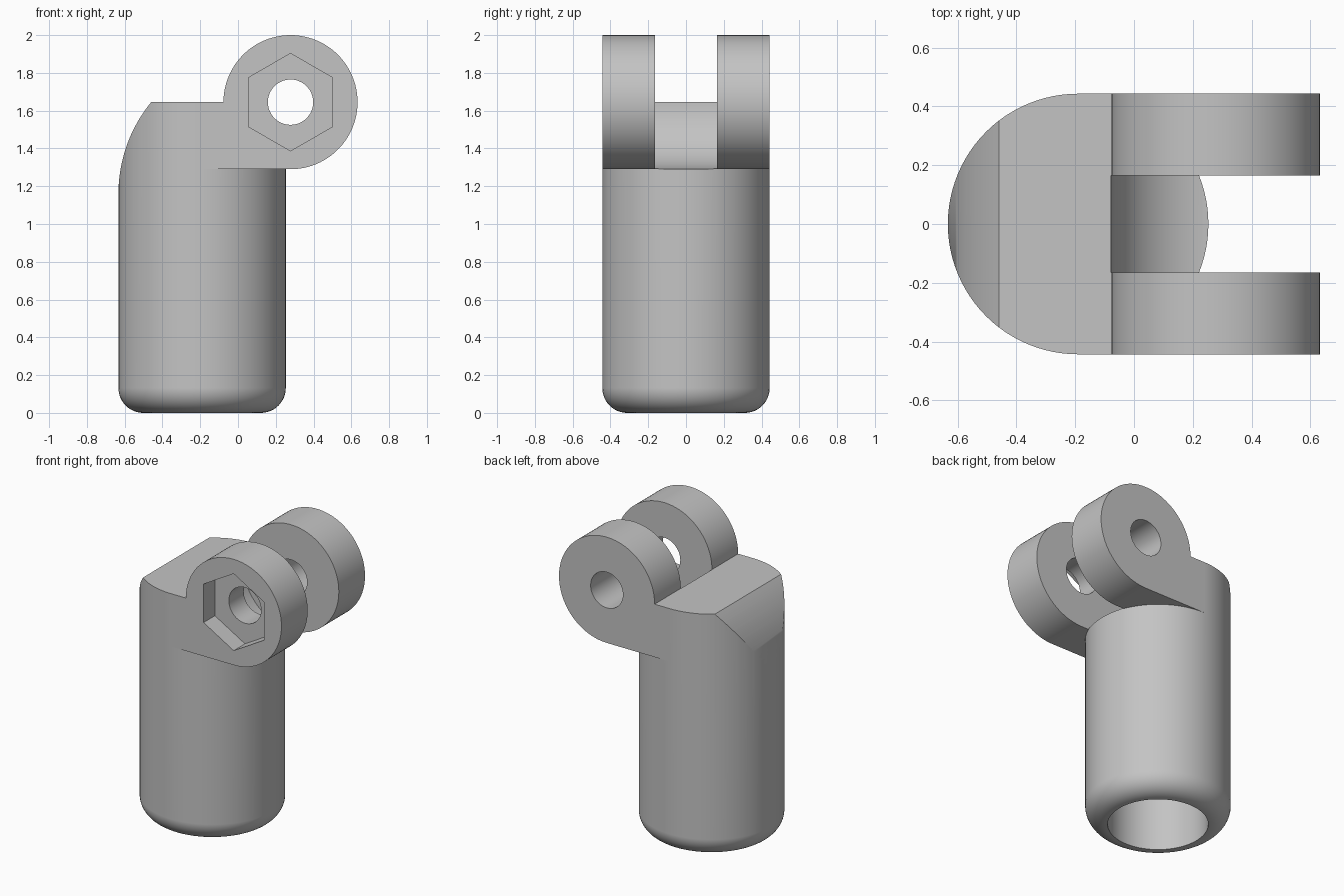
import bpy, bmesh, math

if "Cube" in bpy.data.objects:
    bpy.data.objects.remove(bpy.data.objects["Cube"])

PX, PZ = 0.278, 1.645      # pivot axis (runs along y)
CX, R = -0.19, 0.443       # barrel axis and radius
ARM_R, GAP = 0.355, 0.165  # clevis ear radius, half slot width

grey = bpy.data.materials.new("plain grey")
grey.diffuse_color = (0.55, 0.55, 0.55, 1)
grey.use_nodes = True
grey.node_tree.nodes["Principled BSDF"].inputs["Base Color"].default_value = grey.diffuse_color


def finish(bm, name):
    bmesh.ops.recalc_face_normals(bm, faces=bm.faces[:])
    me = bpy.data.meshes.new(name)
    bm.to_mesh(me)
    bm.free()
    ob = bpy.data.objects.new(name, me)
    bpy.context.collection.objects.link(ob)
    me.materials.append(grey)
    return ob


def prism(name, pts, y0, y1):
    """Extrude an x-z outline along y."""
    bm = bmesh.new()
    a = [bm.verts.new((x, y0, z)) for x, z in pts]
    b = [bm.verts.new((x, y1, z)) for x, z in pts]
    bm.faces.new(a)
    bm.faces.new(b[::-1])
    n = len(pts)
    for i in range(n):
        j = (i + 1) % n
        bm.faces.new((a[i], b[i], b[j], a[j]))
    return finish(bm, name)


def lathe(name, profile, n=96):
    """Revolve an (r, z) profile whose ends lie on the barrel axis."""
    bm = bmesh.new()
    rings = []
    for r, z in profile:
        if r == 0:
            rings.append([bm.verts.new((CX, 0, z))] * n)
        else:
            rings.append([bm.verts.new((CX + r * math.cos(2 * math.pi * i / n),
                                        r * math.sin(2 * math.pi * i / n), z)) for i in range(n)])
    for a, b in zip(rings, rings[1:]):
        for i in range(n):
            j = (i + 1) % n
            quad = list(dict.fromkeys((a[i], a[j], b[j], b[i])))
            bm.faces.new(quad)
    return finish(bm, name)


def arc(cx, cz, r, a0, a1, n):
    return [(cx + r * math.cos(math.radians(a0 + (a1 - a0) * i / n)),
             cz + r * math.sin(math.radians(a0 + (a1 - a0) * i / n))) for i in range(n + 1)]


def circle(r, n):
    return arc(PX, PZ, r, 90, 450, n)[:-1]


def boolean(target, tool, op):
    tool.hide_render = True
    m = target.modifiers.new(op, 'BOOLEAN')
    m.operation, m.solver, m.object = op, 'EXACT', tool
    bpy.context.view_layer.objects.active = target
    bpy.ops.object.modifier_apply(modifier=m.name)
    bpy.data.objects.remove(tool, do_unlink=True)


# Barrel with rounded lower rim and blind socket
fillet = arc(R - 0.132, 0.132, 0.132, -90, 0, 12)
body = lathe("clevis_socket",
             [(0, 1.05), (0.306, 1.05), (0.306, 0)] + fillet + [(R, PZ), (0, PZ)])

# Curved shoulder at the back
boolean(body, prism("shoulder_cutter",
                    arc(0.133, 1.16, 0.766, 180, 135, 24) + [(-0.8, 1.702), (-0.8, 1.16)],
                    -0.6, 0.6), 'DIFFERENCE')

# Concave slot between the ears
boolean(body, prism("slot_cutter", circle(ARM_R + 0.001, 96), -GAP, GAP), 'DIFFERENCE')

# Two ears blending into the barrel
ear_outline = [(CX, PZ - ARM_R)] + arc(PX, PZ, ARM_R, -90, 180, 72) + [(CX, PZ)]
for s in (-1, 1):
    boolean(body, prism("ear", ear_outline, s * GAP, s * R), 'UNION')

# Pin bore and hexagonal nut pocket in the front ear
boolean(body, prism("bore_cutter", circle(0.12, 48), -0.6, 0.6), 'DIFFERENCE')
boolean(body, prism("nut_cutter", circle(0.258, 6), -0.6, -R + 0.12), 'DIFFERENCE')

# Smooth shading with crisp edges
bpy.ops.object.select_all(action='DESELECT')
body.select_set(True)
bpy.context.view_layer.objects.active = body
bpy.ops.object.shade_smooth_by_angle(angle=math.radians(25))
w = body.modifiers.new("weighted", 'WEIGHTED_NORMAL')
w.keep_sharp = True
